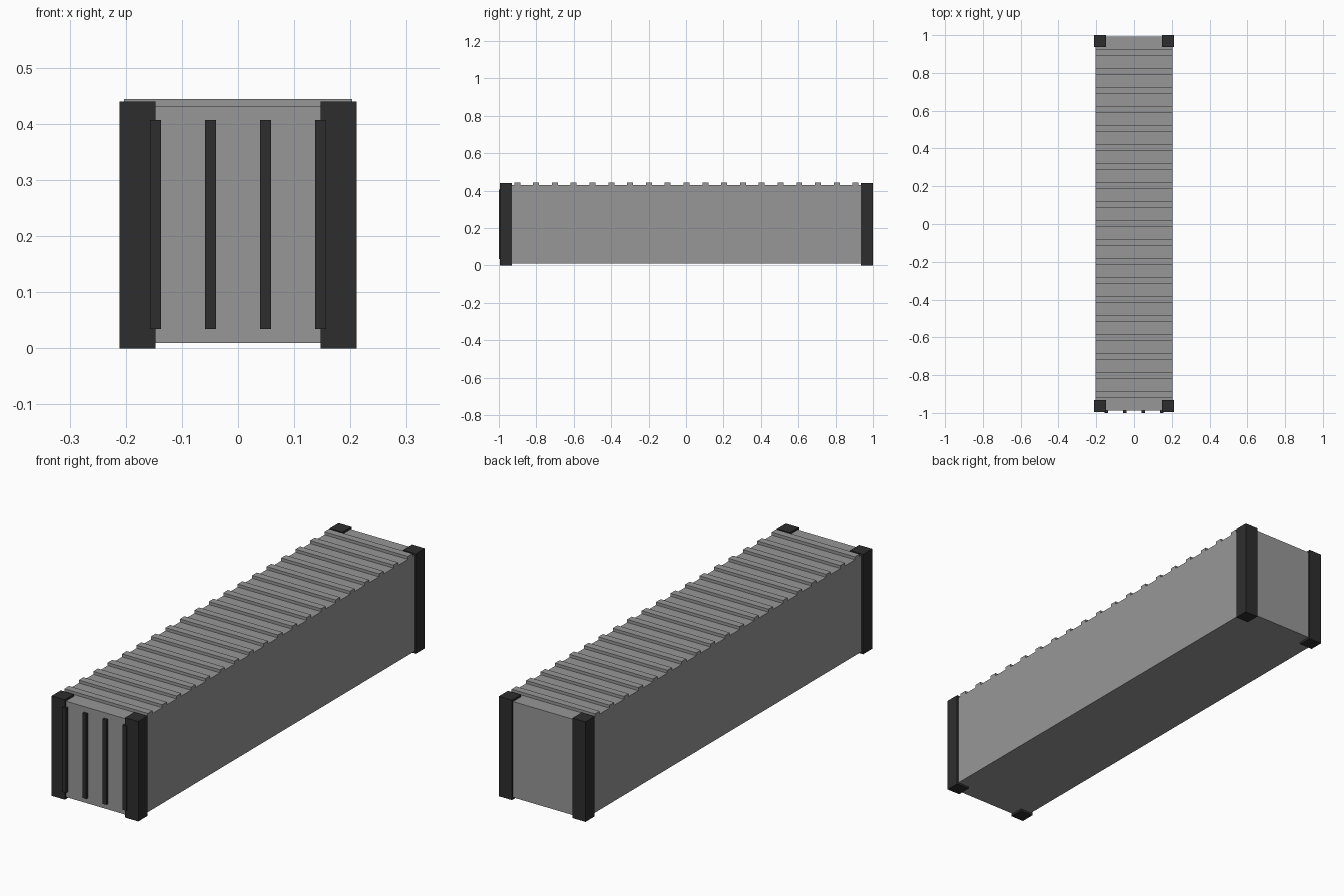
import bpy

if "Cube" in bpy.data.objects:
    bpy.data.objects.remove(bpy.data.objects["Cube"])


def material(name, value):
    mat = bpy.data.materials.new(name)
    mat.diffuse_color = (value, value, value, 1)
    mat.use_nodes = True
    mat.node_tree.nodes["Principled BSDF"].inputs["Base Color"].default_value = mat.diffuse_color
    return mat


GREY = material("steel grey", 0.31)
DARK = material("charcoal", 0.027)


def box(name, x, y, z, mat):
    """Flat-sided box spanning the given (min, max) ranges."""
    bpy.ops.mesh.primitive_cube_add(
        size=1, location=[(a + b) / 2 for a, b in (x, y, z)])
    obj = bpy.context.object
    obj.name = name
    obj.scale = [b - a for a, b in (x, y, z)]
    bpy.ops.object.transform_apply(location=False, rotation=False, scale=True)
    obj.data.materials.append(mat)
    return obj


MID = 0.0025  # the door bars push the shell slightly back

# Container shell
box("container_body", (-0.203, 0.203), (MID - 0.99, MID + 0.99), (0.009, 0.431), GREY)

# Roof ribs
for i in range(-9, 10):
    y = MID + i * 0.1005
    box("roof_rib", (-0.203, 0.203), (y - 0.016, y + 0.016), (0.419, 0.444), GREY)

# Corner posts
for sx in (-1, 1):
    for sy in (-1, 1):
        xs = sorted((sx * 0.147, sx * 0.211))
        ys = sorted((MID + sy * 0.934, MID + sy * 0.9975))
        box("corner_post", xs, ys, (0, 0.44), DARK)

# Vertical locking bars on the front doors
for i in range(4):
    x = -0.147 + i * 0.098
    box("door_bar", (x - 0.0095, x + 0.0095), (-1.0, -0.98), (0.034, 0.407), DARK)
